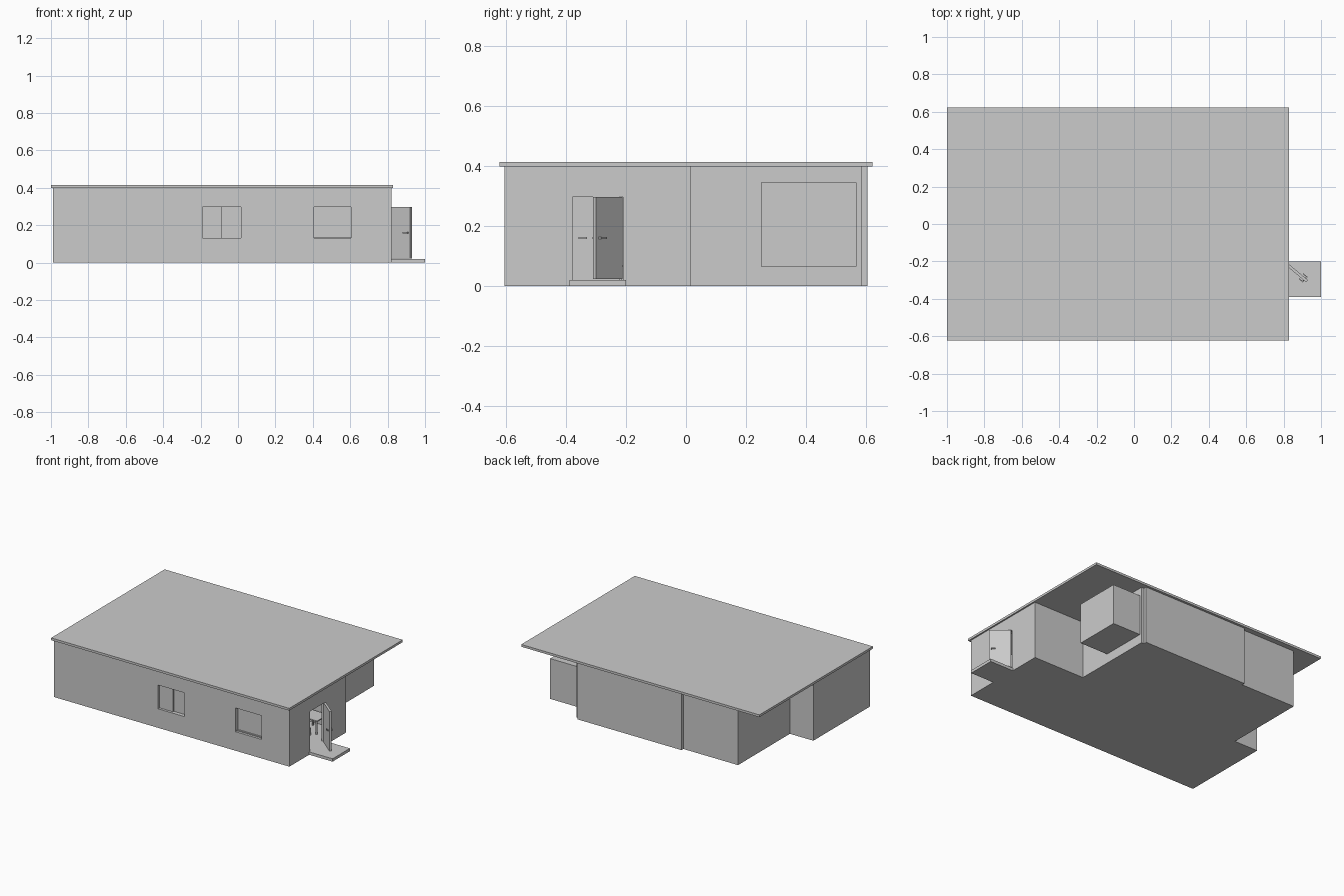
import bpy
import bmesh
import math
from mathutils import Vector

old = bpy.data.objects.get("Cube")
if old:
    bpy.data.objects.remove(old, do_unlink=True)

grey = bpy.data.materials.new("plain_grey")
grey.use_nodes = True
grey.diffuse_color = (0.6, 0.6, 0.6, 1)
grey.node_tree.nodes["Principled BSDF"].inputs["Base Color"].default_value = (0.6, 0.6, 0.6, 1)


def add_object(name, bm):
    bmesh.ops.recalc_face_normals(bm, faces=bm.faces)
    mesh = bpy.data.meshes.new(name)
    bm.to_mesh(mesh)
    bm.free()
    mesh.materials.append(grey)
    obj = bpy.data.objects.new(name, mesh)
    bpy.context.collection.objects.link(obj)
    return obj


def box(name, xs, ys, zs):
    """Box from its extents on each axis."""
    bm = bmesh.new()
    bmesh.ops.create_cube(bm, size=1)
    for v in bm.verts:
        v.co = Vector([r[0] if c < 0 else r[1] for c, r in zip(v.co, (xs, ys, zs))])
    return add_object(name, bm)


def prism(name, outline, z0, z1):
    bm = bmesh.new()
    face = bm.faces.new([bm.verts.new((x, y, z0)) for x, y in outline])
    ext = bmesh.ops.extrude_face_region(bm, geom=[face])
    top = [g for g in ext["geom"] if isinstance(g, bmesh.types.BMVert)]
    bmesh.ops.translate(bm, verts=top, vec=(0, 0, z1 - z0))
    return add_object(name, bm)


def cut(target, cutter):
    cutter.hide_render = True
    cutter.hide_viewport = True
    mod = target.modifiers.new("opening", "BOOLEAN")
    mod.operation = "DIFFERENCE"
    mod.solver = "EXACT"
    mod.object = cutter
    bpy.context.view_layer.update()
    shape = bpy.data.meshes.new_from_object(target.evaluated_get(bpy.context.evaluated_depsgraph_get()))
    target.modifiers.clear()
    target.data = shape
    bpy.data.objects.remove(cutter, do_unlink=True)


def footprint(t):
    """T-shaped plan, moved inward by t."""
    return [(-.99 + t, -.607 + t), (.82 - t, -.607 + t), (.82 - t, .016 - t),
            (.43 - t, .016 - t), (.43 - t, .586 - t), (-.81 + t, .586 - t),
            (-.81 + t, .016 - t), (-.99 + t, .016 - t)]


# Outer walls with the floor slab left in, then window and door openings
WALL = .03
walls = prism("outer_walls", footprint(0), 0, .4)
cut(walls, prism("room_cutter", footprint(WALL), .02, .5))
windows = {"middle": (-.19, .015), "side": (.405, .605)}
for label, xs in windows.items():
    cut(walls, box(label + "_cutter", xs, (-.7, -.5), (.132, .297)))
cut(walls, box("door_cutter", (.7, .9), (-.38, -.21), (.02, .297)))

# Raised back panel, bay and roof
box("back_panel", (-.39, .41), (.58, .607), (0, .4))
box("bay", (.42, .645), (.25, .57), (.065, .345))
box("roof", (-1, .83), (-.623, .623), (.398, .414))

# Recessed window panes; the middle one is split in two
mid = sum(windows["middle"]) / 2
box("middle_left_pane", (-.2, mid), (-.59, -.58), (.125, .304))
box("middle_right_pane", (mid, .025), (-.58, -.57), (.125, .304))
box("side_pane", (.395, .615), (-.58, -.57), (.125, .304))
box("side_sill", (.405, .605), (-.59, -.57), (.132, .138))

# Doorstep
box("doorstep", (.815, 1), (-.39, -.2), (0, .02))

# Open door with a handle on both faces, swung out about its hinge
parts = [box("door_leaf", (0, .137), (-.015, 0), (.022, .297)),
         box("door_handle_outer", (.095, .125), (.007, .012), (.156, .163)),
         box("door_handle_inner", (.095, .125), (-.027, -.022), (.156, .163)),
         box("door_handle_spindle", (.118, .124), (-.024, .009), (.156, .163))]
for part in parts:
    part.location = (.825, -.212, 0)
    part.rotation_euler.z = -math.radians(40)

# Inner walls and an inner door handle
box("inner_wall", (.28, .3), (-.59, .0), (.01, .4))
box("rear_inner_wall", (-.82, .44), (-.01, .005), (.01, .4))
box("inner_door_handle", (.3, .31), (-.36, -.33), (.156, .163))

# Table and stools
def furniture(name, x, y, size, height):
    box(name + "_top", (x - size, x + size), (y - size, y + size), (height - .008, height))
    for sx in (-1, 1):
        for sy in (-1, 1):
            lx, ly = x + sx * size * .8, y + sy * size * .8
            box(name + "_leg", (lx - .004, lx + .004), (ly - .004, ly + .004), (.015, height - .004))


furniture("table", .66, -.1, .06, .12)
furniture("left_stool", .66, -.2, .025, .07)
furniture("right_stool", .55, -.1, .025, .07)
